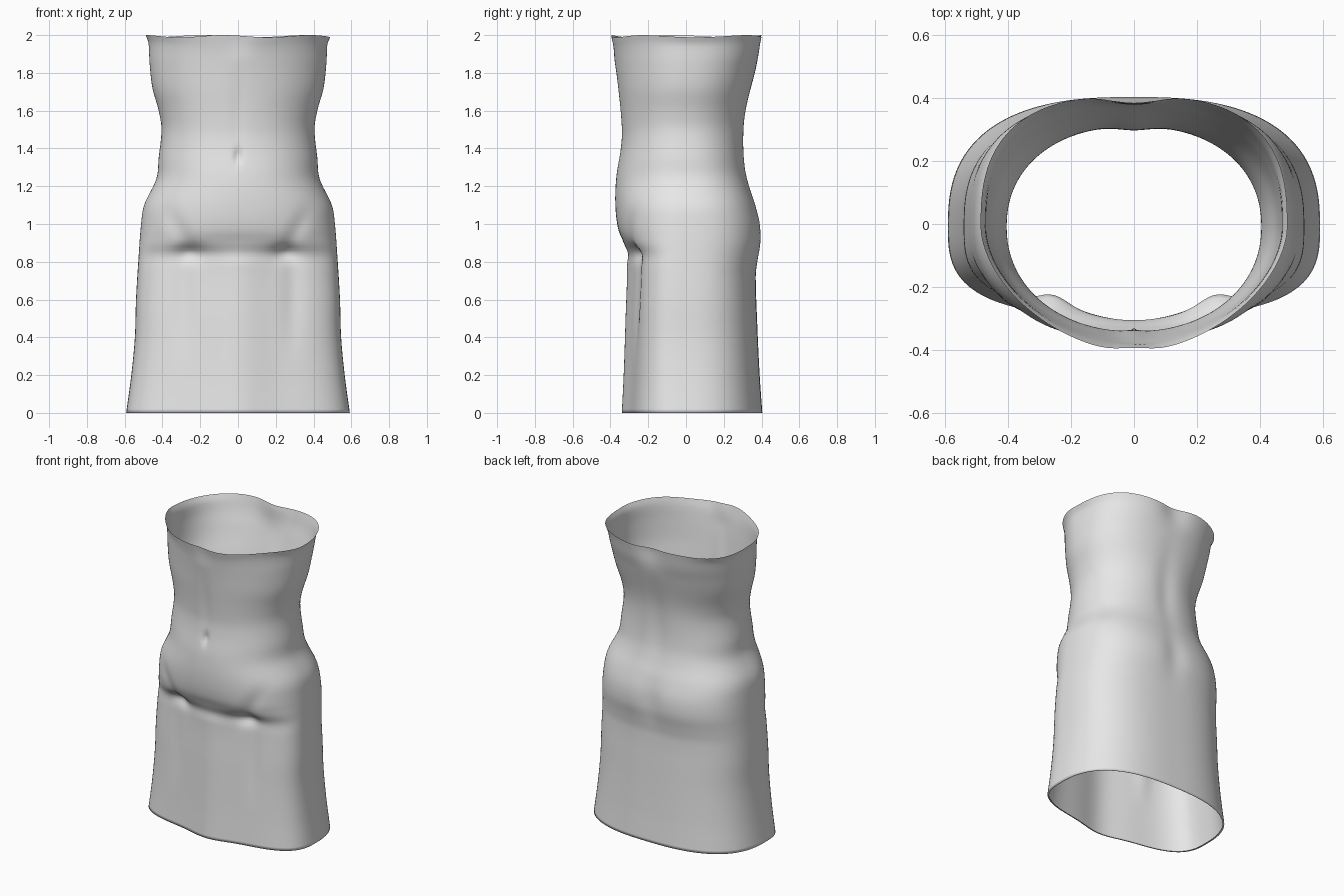
import bpy, bmesh, math

if "Cube" in bpy.data.objects:
    bpy.data.objects.remove(bpy.data.objects["Cube"])

# Outline curves as (height, value) pairs
HALF_WIDTH = [(0, .592), (.2, .565), (.4, .546), (.6, .54), (.8, .528), (1, .513), (1.1, .497),
              (1.24, .432), (1.35, .42), (1.5, .405), (1.6, .42), (1.72, .453), (1.85, .468),
              (1.96, .474), (2, .488)]
FRONT = [(0, .292), (.2, .282), (.5, .272), (.78, .264), (.84, .275), (.9, .325), (.97, .358),
         (1.1, .374), (1.25, .369), (1.4, .347), (1.5, .342), (1.75, .365), (1.9, .385), (2, .408)]
BACK = [(0, .404), (.2, .39), (.5, .376), (.72, .37), (.8, .38), (.9, .398), (1, .395), (1.1, .37),
        (1.2, .337), (1.3, .316), (1.45, .31), (1.6, .321), (1.8, .366), (1.9, .392), (2, .408)]
FRONT_POWER = [(0, 3), (.75, 3), (.95, 2.3), (1.5, 2.1), (1.8, 1.9), (2, 1.75)]
BACK_POWER = [(0, 2.6), (1, 2.6), (1.5, 2.2), (1.8, 2.4), (2, 2.7)]
CENTRE_Y = -.01
SEGMENTS, RINGS = 160, 100


def curve(points, z):
    """Smooth interpolation through the points."""
    n = len(points)

    def slope(i):
        a, b = points[max(i - 1, 0)], points[min(i + 1, n - 1)]
        return (b[1] - a[1]) / (b[0] - a[0])
    for i in range(n - 1):
        (z0, v0), (z1, v1) = points[i], points[i + 1]
        if z <= z1 + 1e-9:
            h = z1 - z0
            t = (z - z0) / h
            return (v0 * (2*t**3 - 3*t*t + 1) + slope(i) * h * (t**3 - 2*t*t + t)
                    + v1 * (3*t*t - 2*t**3) + slope(i + 1) * h * (t**3 - t*t))
    return points[-1][1]


def bump(d, width):
    return math.exp(-(d / width) ** 2)


def step(a, b, z):
    t = min(max((z - a) / (b - a), 0), 1)
    return t * t * (3 - 2 * t)


def surface_point(angle, z):
    c, s = math.cos(angle), math.sin(angle)
    front = s < 0
    depth = curve(FRONT, z) + CENTRE_Y if front else curve(BACK, z) - CENTRE_Y
    power = curve(FRONT_POWER if front else BACK_POWER, z)
    r = ((abs(c) / curve(HALF_WIDTH, z)) ** power + (abs(s) / depth) ** power) ** (-1 / power)
    x, y = r * c, r * s + CENTRE_Y
    ax = abs(x)
    if front:
        fade = min(1, -s * 2.5)
        low = 1 - step(.78, .93, z)
        out = low * .048 * bump(x, .17)                               # cloth between the thighs
        out -= low * .012 * bump(ax - .29, .05) * step(.2, .6, z)     # groove beside each thigh
        out -= .03 * bump(ax - .25, .07) * bump(z - .85, .04)         # hip crease
        out -= .012 * bump(ax - .25 - (z - .85) * .5, .05) * bump(z - .95, .12)
        out -= .02 * bump(x, .018) * bump(z - 1.36, .035)             # navel
        out -= .006 * bump(x, .04) * bump(z - 1.6, .2)                # midline
        out -= .014 * bump(x, .07) * step(1.85, 2, z)                 # dip in the top edge
        y -= out * fade
    else:
        y -= .014 * bump(x, .08) * bump(z - .95, .14)                 # seat cleft
        y -= .012 * bump(x, .07) * bump(z - 1.45, .25)                # spine
        y -= .025 * bump(x, .1) * step(1.8, 2, z)
    # slightly uneven top edge
    z -= .006 * (1 + math.sin(angle * 5 + 1)) * step(1.93, 2, z)
    return x, y, z


grey = bpy.data.materials.new("plain grey")
grey.diffuse_color = (.8, .8, .8, 1)
grey.use_nodes = True
grey.node_tree.nodes["Principled BSDF"].inputs["Base Color"].default_value = grey.diffuse_color

# Open torso-and-skirt shell, lofted ring by ring
bm = bmesh.new()
angles = [2 * math.pi * i / SEGMENTS for i in range(SEGMENTS)]
rows = []
# narrow turned-in hem at the bottom
rows.append([bm.verts.new((x * .98, y * .98, 0))
             for x, y, _ in (surface_point(a, 0) for a in angles)])
for j in range(RINGS + 1):
    rows.append([bm.verts.new(surface_point(a, 2 * j / RINGS)) for a in angles])
for lower, upper in zip(rows, rows[1:]):
    for i in range(SEGMENTS):
        k = (i + 1) % SEGMENTS
        bm.faces.new((lower[i], lower[k], upper[k], upper[i])).smooth = True
mesh = bpy.data.meshes.new("torso_shell")
bm.to_mesh(mesh)
bm.free()
mesh.materials.append(grey)
shell = bpy.data.objects.new("torso_shell", mesh)
bpy.context.collection.objects.link(shell)
